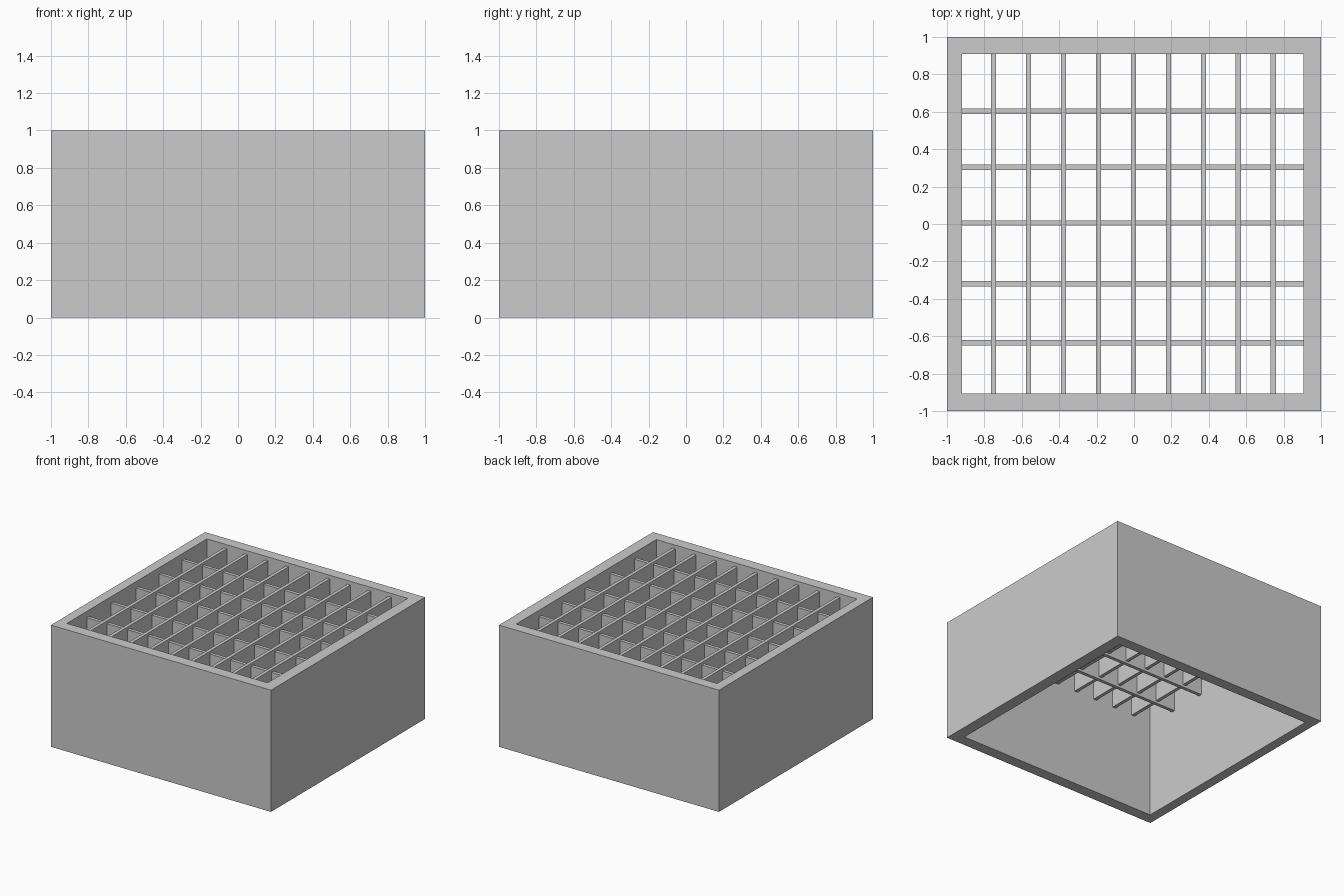
import bpy
import bmesh

if "Cube" in bpy.data.objects:
    bpy.data.objects.remove(bpy.data.objects["Cube"], do_unlink=True)

GREY = (0.6, 0.6, 0.6, 1)
grey = bpy.data.materials.new("plain grey")
grey.use_nodes = True
grey.diffuse_color = GREY
grey.node_tree.nodes["Principled BSDF"].inputs["Base Color"].default_value = GREY

# Inner opening of the frame
X0, X1 = -0.92, 0.905
Y0, Y1 = -0.907, 0.91


def add_object(name, bm):
    bmesh.ops.recalc_face_normals(bm, faces=bm.faces)
    mesh = bpy.data.meshes.new(name)
    bm.to_mesh(mesh)
    bm.free()
    mesh.materials.append(grey)
    obj = bpy.data.objects.new(name, mesh)
    bpy.context.collection.objects.link(obj)
    return obj


def add_box(name, x, y, z):
    """Box from (low, high) ranges on each axis."""
    bm = bmesh.new()
    bmesh.ops.create_cube(bm, size=1)
    for v in bm.verts:
        v.co = [lo + (c + 0.5) * (hi - lo) for c, (lo, hi) in zip(v.co, (x, y, z))]
    return add_object(name, bm)


# Frame: square tube, open at top and bottom
bm = bmesh.new()
rings = []
for z in (0, 1):
    outer = [bm.verts.new((x, y, z)) for x, y in ((-1, -1), (1, -1), (1, 1), (-1, 1))]
    inner = [bm.verts.new((x, y, z)) for x, y in ((X0, Y0), (X1, Y0), (X1, Y1), (X0, Y1))]
    rings.append((outer, inner))
(bottom_out, bottom_in), (top_out, top_in) = rings
for a, b in ((bottom_out, top_out), (top_out, top_in),
             (top_in, bottom_in), (bottom_in, bottom_out)):
    for i in range(4):
        j = (i + 1) % 4
        bm.faces.new((a[i], a[j], b[j], b[i]))
add_object("frame", bm)

# Upright slats running front to back
HALF = 0.014
for i in range(9):
    x = (i - 4) * 0.187 - 0.003
    add_box(f"long_slat_{i + 1}", (x - HALF, x + HALF), (Y0, Y1), (0.8, 0.97))

# Cross slats running side to side, set slightly lower
for i, y in enumerate((-0.635, -0.32, 0.005, 0.303, 0.603)):
    add_box(f"cross_slat_{i + 1}", (X0, X1), (y - HALF, y + HALF), (0.78, 0.948))
